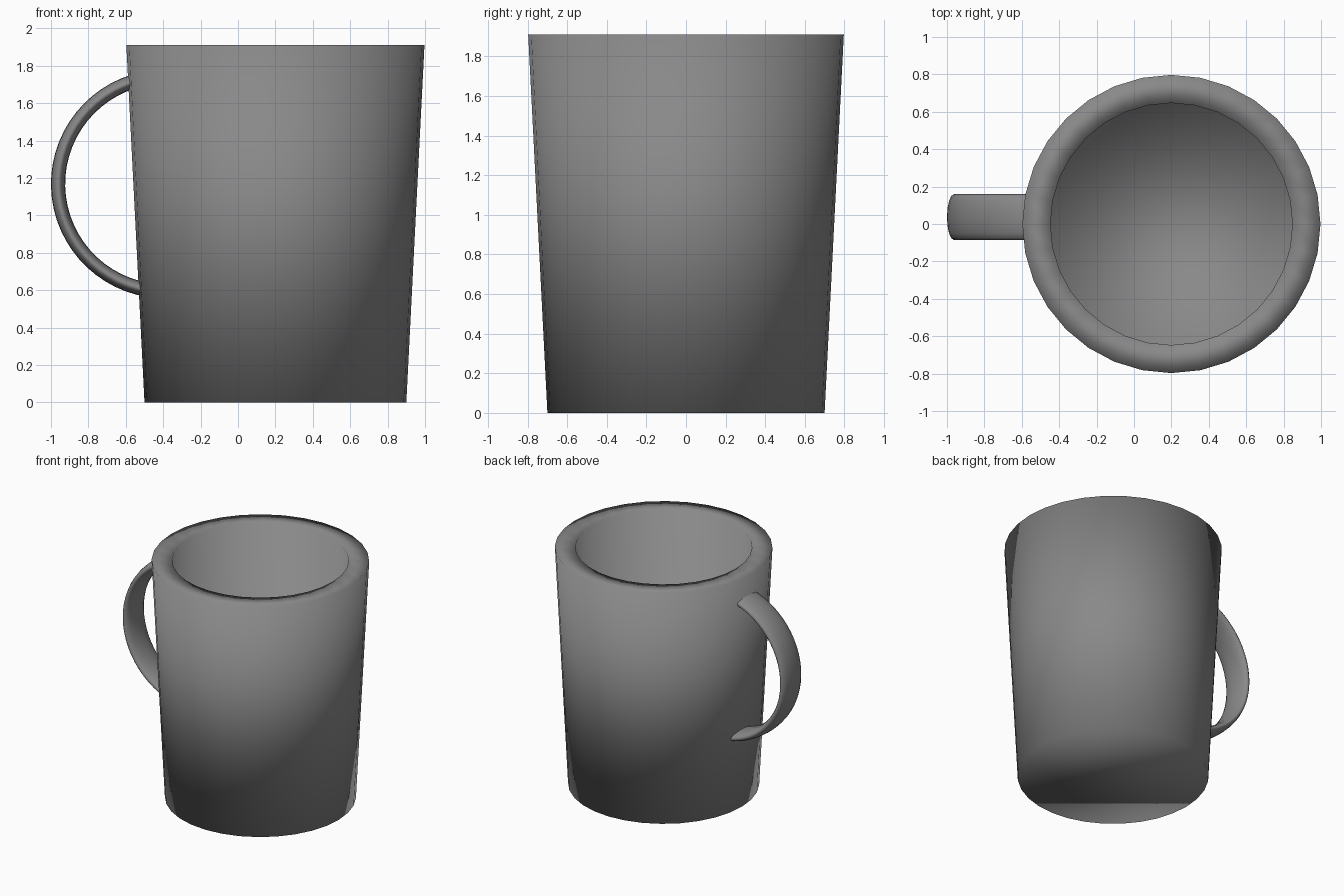
import bpy, bmesh, math

if "Cube" in bpy.data.objects:
    bpy.data.objects.remove(bpy.data.objects["Cube"])

CX, SIDES = 0.2, 32

grey = bpy.data.materials.new("mug grey")
grey.diffuse_color = (0.25, 0.25, 0.25, 1)
grey.use_nodes = True
grey.node_tree.nodes["Principled BSDF"].inputs["Base Color"].default_value = grey.diffuse_color


def finish(name, bm):
    """Turn a bmesh into a smooth shaded object."""
    bmesh.ops.recalc_face_normals(bm, faces=bm.faces)
    for f in bm.faces:
        f.smooth = True
    mesh = bpy.data.meshes.new(name)
    bm.to_mesh(mesh)
    bm.free()
    mesh.materials.append(grey)
    obj = bpy.data.objects.new(name, mesh)
    bpy.context.collection.objects.link(obj)
    return obj


def skin(bm, rings):
    """Join rings of points into a tube and cap both ends."""
    loops = [[bm.verts.new(p) for p in ring] for ring in rings]
    n = len(loops[0])
    for a, b in zip(loops, loops[1:]):
        for i in range(n):
            j = (i + 1) % n
            bm.faces.new((a[i], a[j], b[j], b[i]))
    bm.faces.new(loops[0])
    bm.faces.new(loops[-1])


def circle(r, z):
    return [(CX + r * math.cos(2 * math.pi * i / SIDES),
             r * math.sin(2 * math.pi * i / SIDES), z) for i in range(SIDES)]


# Cup: tapered outside, flat rim, straight hollow with a floor
bm = bmesh.new()
skin(bm, [circle(r, z) for r, z in
          [(0.70, 0), (0.797, 1.91), (0.647, 1.91), (0.647, 0.12)]])
finish("cup", bm)

# Handle: flattened oval section swept along an arc, ends hidden in the wall
HX, HY, HZ, R = -0.388, 0.037, 1.168, 0.574
HALF_THICK, HALF_WIDE = 0.038, 0.123
START, END, STEPS, SECTION = 101.5, 261, 28, 16
rings = []
for k in range(STEPS + 1):
    a = math.radians(START + (END - START) * k / STEPS)
    ring = []
    for i in range(SECTION):
        t = 2 * math.pi * i / SECTION
        r = R + HALF_THICK * math.cos(t)
        ring.append((HX + r * math.cos(a), HY + HALF_WIDE * math.sin(t),
                     HZ + r * math.sin(a)))
    rings.append(ring)
bm = bmesh.new()
skin(bm, rings)
finish("handle", bm)
